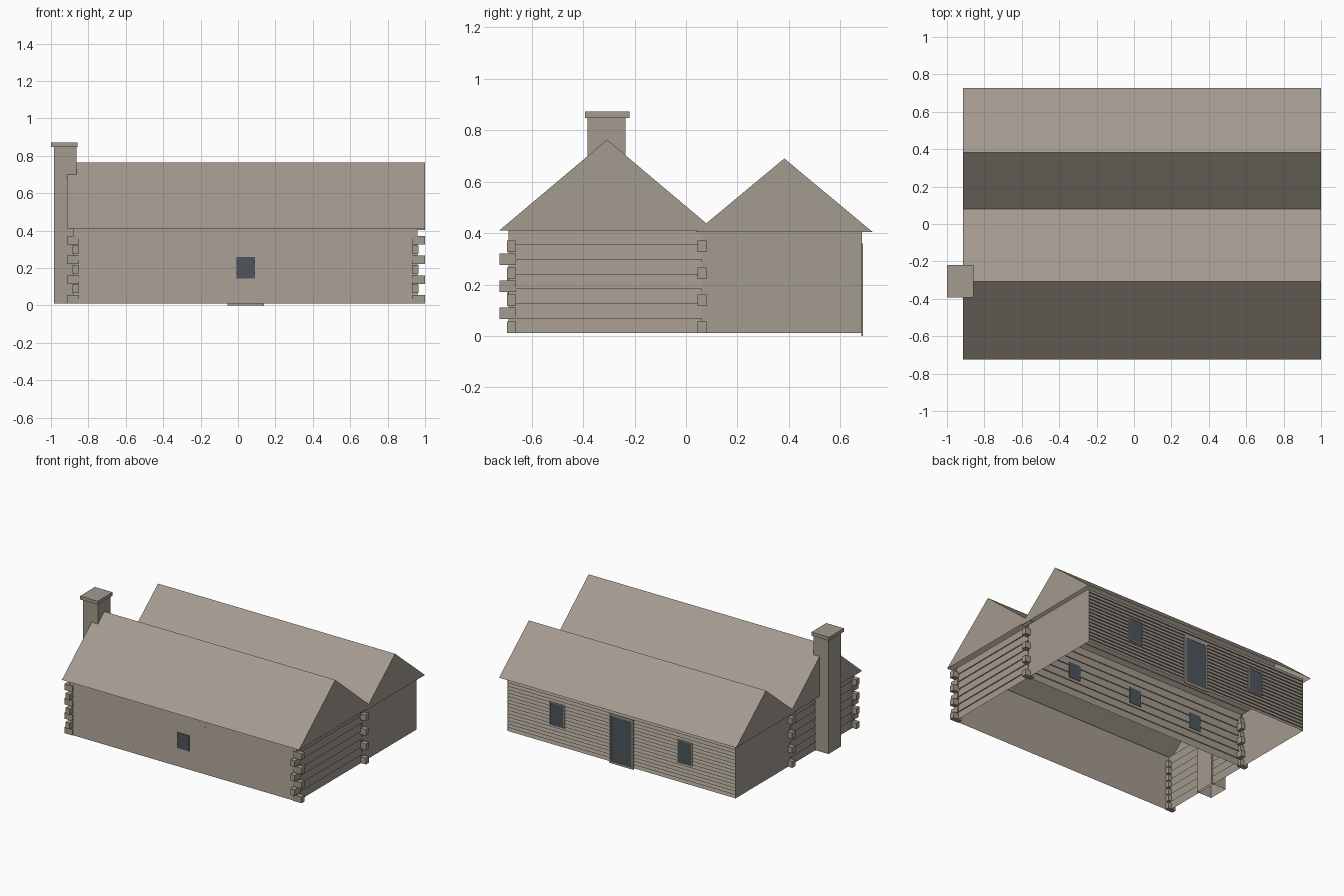
import bpy, bmesh
from mathutils import Vector

cube = bpy.data.objects.get("Cube")
if cube:
    bpy.data.objects.remove(cube)


def material(name, rgb):
    m = bpy.data.materials.new(name)
    m.use_nodes = True
    m.diffuse_color = (*rgb, 1)
    m.node_tree.nodes["Principled BSDF"].inputs["Base Color"].default_value = (*rgb, 1)
    return m


TIMBER = material("taupe timber", (0.37, 0.325, 0.275))
GLASS = material("dark slate", (0.075, 0.09, 0.107))

BASE = 0.011
X0, X1 = -0.88, 0.96          # side walls
FRONT, MID, BACK = -0.69, 0.06, 0.685
ROOF0, ROOF1 = -0.913, 1.0    # roof ends


def finish(name, bm, mat=TIMBER):
    mesh = bpy.data.meshes.new(name)
    bm.to_mesh(mesh)
    bm.free()
    mesh.materials.append(mat)
    obj = bpy.data.objects.new(name, mesh)
    bpy.context.collection.objects.link(obj)
    return obj


def add_box(bm, x, y, z):
    verts = bmesh.ops.create_cube(bm, size=1)["verts"]
    for v in verts:
        for i, (lo, hi) in enumerate((x, y, z)):
            v.co[i] = lo if v.co[i] < 0 else hi


def box(name, x, y, z, mat=TIMBER):
    bm = bmesh.new()
    add_box(bm, x, y, z)
    return finish(name, bm, mat)


def sweep(name, points, run, caps=False):
    """Sheet made by sweeping an open profile along run, with optional end faces."""
    bm = bmesh.new()
    start = [bm.verts.new(p) for p in points]
    end = [bm.verts.new(Vector(p) + run) for p in points]
    for i in range(len(points) - 1):
        bm.faces.new((start[i], end[i], end[i + 1], start[i + 1]))
    if caps:
        bm.faces.new(start)
        bm.faces.new(end[::-1])
    return finish(name, bm)


def wall(name, a, b, courses=1, lap=0.0):
    """Wall from a to b, facing right of that direction, with lapped courses."""
    a, b = Vector((*a, 0)), Vector((*b, 0))
    run = b - a
    out = Vector((run.y, -run.x, 0)).normalized()
    h = (0.412 - BASE) / courses
    profile = []
    for i in range(courses):
        profile += [(0, BASE + i * h), (-lap, BASE + (i + 1) * h)]
    return sweep(name, [a + out * d + Vector((0, 0, z)) for d, z in profile], run)


# Log cabin walls
LOGS = dict(courses=7, lap=0.007)
wall("cabin_front_wall", (X0, FRONT), (X1, FRONT), **LOGS)
wall("cabin_left_wall", (X1, FRONT), (X1, MID), **LOGS)
wall("cabin_rear_wall", (X1, MID), (X0, MID), **LOGS)
wall("cabin_right_wall", (X0, MID), (X0, FRONT), **LOGS)

# Addition walls, clapboard at the back
wall("addition_left_wall", (X1, MID), (X1, BACK))
wall("addition_back_wall", (X1, BACK), (X0, BACK), courses=16, lap=0.009)
wall("addition_right_wall", (X0, BACK), (X0, MID))

# Interlocking log ends at the cabin corners
bm = bmesh.new()
for i in range(4):
    z = BASE + 0.105 * i
    for y in ((-0.695, -0.66), (0.045, 0.08)):
        for x in ((ROOF0, -0.85), (0.93, ROOF1)):
            add_box(bm, x, y, (z, z + 0.045))
    if i < 3:
        for x in ((-0.885, -0.85), (0.93, 0.965)):
            add_box(bm, x, (-0.725, -0.66), (z + 0.056, z + 0.1))
        for x in ((-0.87, -0.84), (0.92, 0.95)):
            add_box(bm, x, (0.045, 0.1), (z + 0.056, z + 0.1))
finish("corner_log_ends", bm)

# Gable roofs, open underneath
for name, ridge_y, ridge_z, half, eave in (
        ("cabin_roof", -0.307, 0.763, 0.418, 0.411),
        ("addition_roof", 0.382, 0.69, 0.344, 0.404)):
    sweep(name, [(ROOF0, ridge_y - half, eave), (ROOF0, ridge_y, ridge_z),
                 (ROOF0, ridge_y + half, eave)], Vector((ROOF1 - ROOF0, 0, 0)), caps=True)

# Chimney, hollow at the foot
bm = bmesh.new()
add_box(bm, (-0.985, -0.863), (-0.382, -0.235), (BASE, 0.85))
foot = min(bm.faces, key=lambda f: f.calc_center_median().z)
bmesh.ops.delete(bm, geom=[foot], context="FACES_ONLY")
finish("chimney_stack", bm)
box("chimney_cap", (-1.0, -0.857), (-0.392, -0.22), (0.847, 0.872))

# Cabin windows
SIDES = ((0.56, "left"), (0.04, "middle"), (-0.47, "right"))
box("front_window", (-0.007, 0.09), (FRONT - 0.003, FRONT), (0.145, 0.26), GLASS)
for x, side in SIDES:
    box(f"rear_cabin_window_{side}", (x - 0.048, x + 0.048), (MID, MID + 0.003), (0.145, 0.26), GLASS)


# Framed openings in the back wall
def framed(name, x, half, z0, z1, rim):
    bm = bmesh.new()
    y = (BACK - 0.003, BACK + 0.003)
    for s in (-1, 1):
        add_box(bm, sorted((x + s * half, x + s * (half - rim))), y, (z0, z1))
    for lo in (z0, z1 - rim):
        add_box(bm, (x - half + rim, x + half - rim), y, (lo, lo + rim))
    finish(name + "_frame", bm)
    box(name + "_panel", (x - half + rim, x + half - rim), (BACK - 0.003, BACK + 0.001),
        (z0 + rim, z1 - rim), GLASS)


framed("back_door", 0.042, 0.098, 0.0, 0.36, 0.014)
for x, side in SIDES[::2]:
    framed(f"back_window_{side}", x, 0.06, 0.148, 0.318, 0.006)
